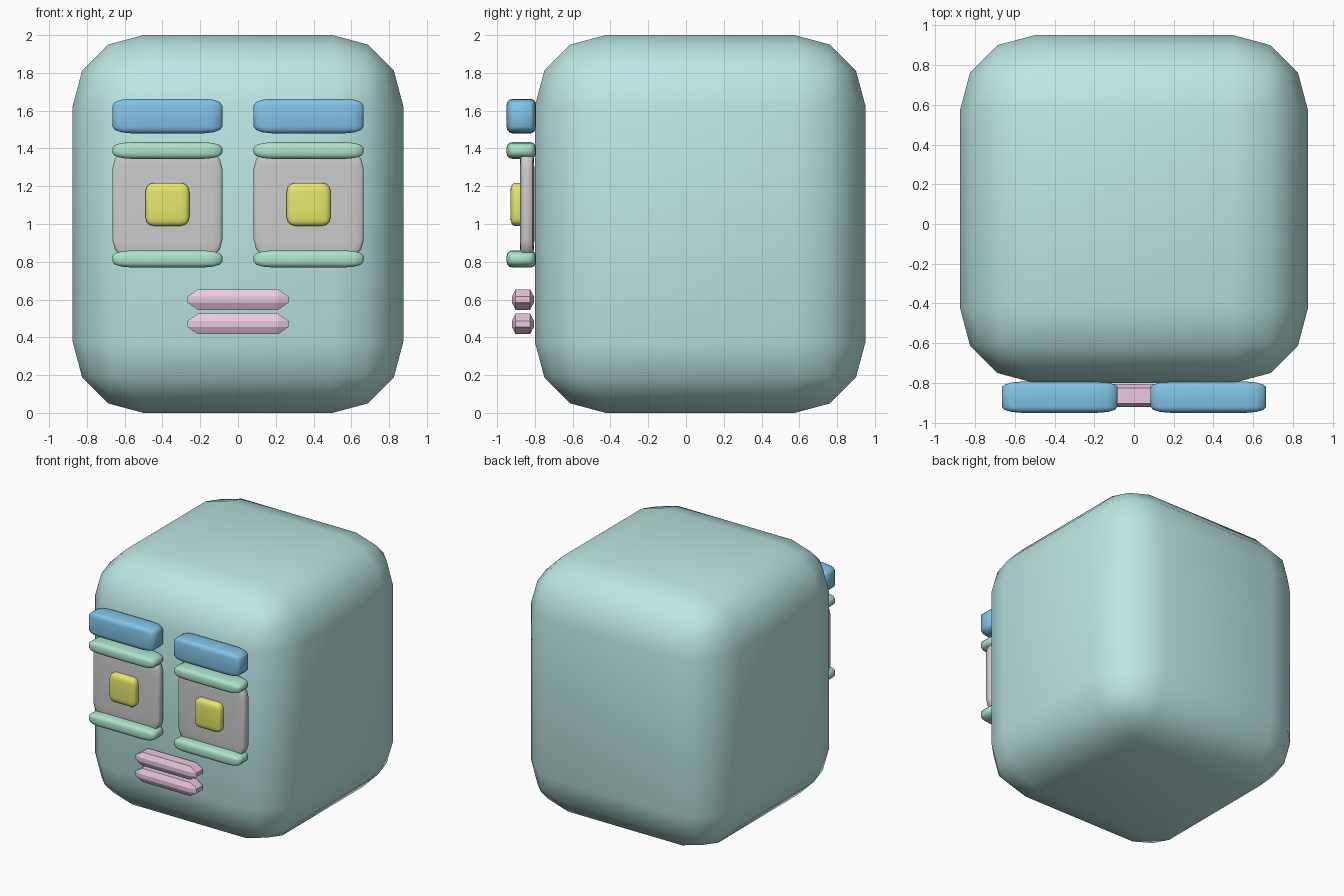
import bpy, bmesh
from mathutils import Vector

if "Cube" in bpy.data.objects:
    bpy.data.objects.remove(bpy.data.objects["Cube"])


def material(name, color):
    m = bpy.data.materials.new(name)
    m.diffuse_color = (*color, 1)
    m.use_nodes = True
    m.node_tree.nodes["Principled BSDF"].inputs["Base Color"].default_value = m.diffuse_color
    return m


def rounded_box(name, lo, hi, cut, segments=3, mat=None, smooth=True):
    """Box from lo to hi whose edges are rounded by a separate amount per axis."""
    lo, hi, cut = Vector(lo), Vector(hi), Vector(cut)
    centre, size = (lo + hi) / 2, hi - lo
    bm = bmesh.new()
    bmesh.ops.create_cube(bm, size=1)
    # bevel by one unit in a space where every axis has the same cut
    bmesh.ops.scale(bm, vec=[s / c for s, c in zip(size, cut)], verts=bm.verts)
    bmesh.ops.bevel(bm, geom=bm.edges[:], offset=1, offset_type='OFFSET',
                    segments=segments, profile=0.5, affect='EDGES')
    bmesh.ops.scale(bm, vec=cut, verts=bm.verts)
    for f in bm.faces:
        f.smooth = smooth
    me = bpy.data.meshes.new(name)
    bm.to_mesh(me)
    bm.free()
    ob = bpy.data.objects.new(name, me)
    ob.location = centre
    bpy.context.collection.objects.link(ob)
    if mat:
        me.materials.append(mat)
    return ob


teal = material("teal", (0.50, 0.80, 0.78))
blue = material("blue", (0.22, 0.55, 0.80))
green = material("green", (0.42, 0.78, 0.60))
yellow = material("yellow", (0.80, 0.80, 0.15))
pink = material("pink", (0.83, 0.58, 0.76))

# Head
rounded_box("head", (-0.875, -0.80, 0), (0.875, 0.95, 2), (0.375,) * 3, mat=teal)

# Eyes, lids and brows on each side: name, half width, y range, z range, cut, material
features = [
    ("eyebrow", 0.291, (-0.95, -0.793), (1.48, 1.663), (0.10, 0.03, 0.035), blue),
    ("upper_eyelid", 0.291, (-0.95, -0.793), (1.345, 1.433), (0.10, 0.03, 0.03), green),
    ("lower_eyelid", 0.291, (-0.95, -0.793), (0.77, 0.86), (0.10, 0.03, 0.03), green),
    ("eye", 0.291, (-0.88, -0.803), (0.815, 1.395), (0.10, 0.016, 0.10), None),
    ("pupil", 0.116, (-0.93, -0.82), (0.99, 1.218), (0.045, 0.022, 0.045), yellow),
]
for side, label in ((-1, "right"), (1, "left")):
    x = side * 0.374
    for name, half, y, z, cut, mat in features:
        rounded_box(f"{label}_{name}", (x - half, y[0], z[0]), (x + half, y[1], z[1]),
                    cut, mat=mat)

# Lips, chamfered with flat faces
for name, z in (("upper_lip", 0.60), ("lower_lip", 0.471)):
    rounded_box(name, (-0.268, -0.922, z - 0.054), (0.268, -0.805, z + 0.054),
                (0.055, 0.02, 0.038), segments=1, mat=pink, smooth=False)
